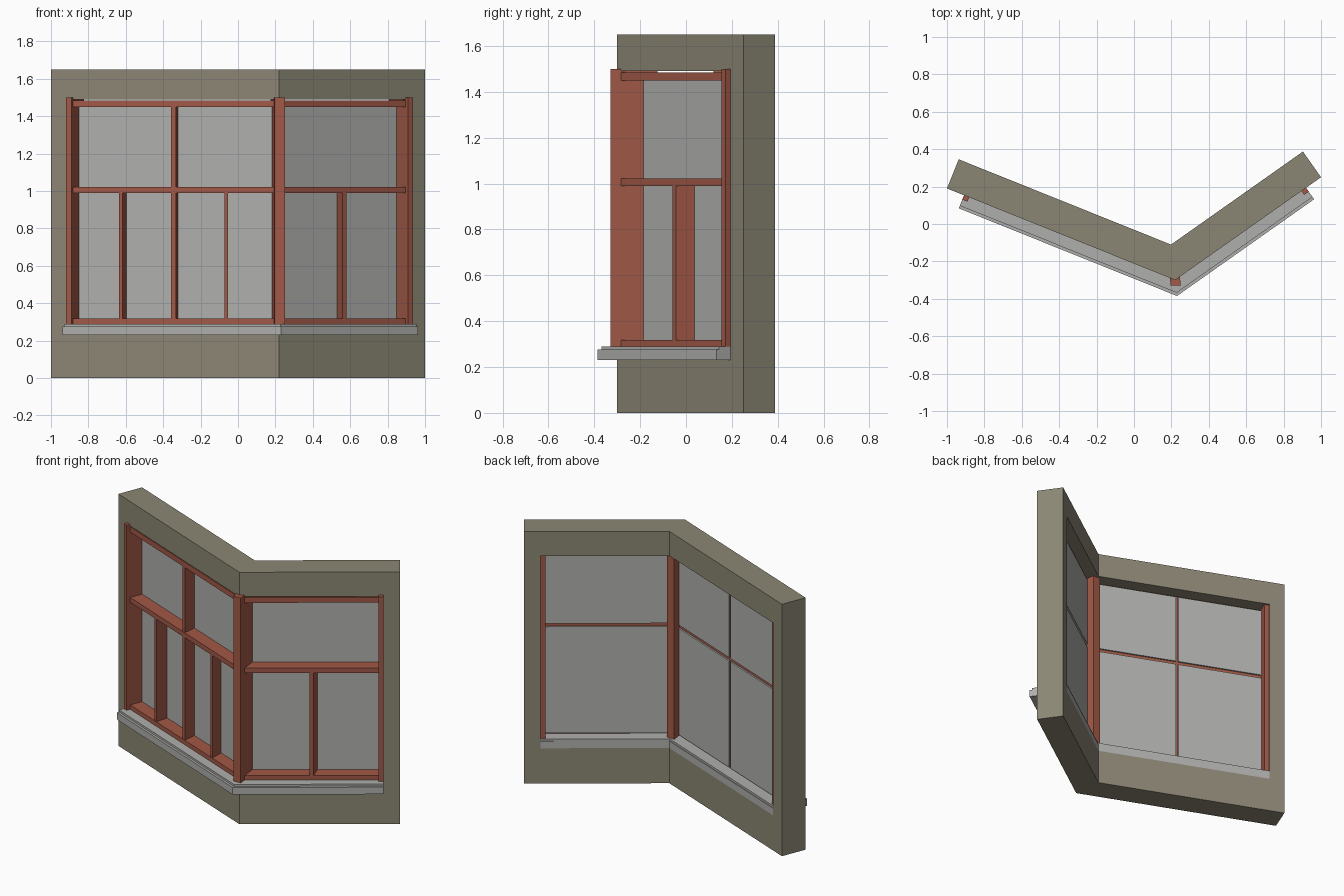
import bpy, bmesh
from mathutils import Vector

if "Cube" in bpy.data.objects:
    bpy.data.objects.remove(bpy.data.objects["Cube"], do_unlink=True)


def material(name, rgb):
    m = bpy.data.materials.new(name)
    m.use_nodes = True
    m.diffuse_color = (*rgb, 1)
    m.node_tree.nodes["Principled BSDF"].inputs["Base Color"].default_value = (*rgb, 1)
    return m


stone = material("olive stone", (0.26, 0.24, 0.175))
wood = material("rust wood", (0.36, 0.10, 0.063))
glass = material("grey glass", (0.43, 0.43, 0.42))
sill_grey = material("sill grey", (0.43, 0.43, 0.42))

# Plan: two walls meeting at a corner, each with a direction and inward normal
CORNER = Vector((0.22, -0.30))
ENDS = {"right": Vector((-1.0, 0.19)), "left": Vector((1.0, 0.25))}
DIR = {k: (e - CORNER).normalized() for k, e in ENDS.items()}
LENGTH = {k: (e - CORNER).length for k, e in ENDS.items()}
NORMAL = {"right": Vector((DIR["right"].y, -DIR["right"].x)),
          "left": Vector((-DIR["left"].y, DIR["left"].x))}
MITRE = (NORMAL["right"] + NORMAL["left"]) / (1 + NORMAL["right"].dot(NORMAL["left"]))
PIER = 0.098
THICK = 0.168
GLASS_DEPTH = 0.085


def along(side, s, d):
    """Point at distance s from the corner and depth d behind the outer face."""
    return CORNER + DIR[side] * s + NORMAL[side] * d


def fan(side, t, d):
    """Point at fraction t of the opening, fanned from the mitre to the square end."""
    return (CORNER + MITRE * d).lerp(along(side, LENGTH[side] - PIER, d), t)


def strip(name, stations, z0, z1, mat):
    """Solid running through front/back point pairs between two heights."""
    bm = bmesh.new()
    rings = [[bm.verts.new((p.x, p.y, z)) for p, z in
              ((f, z0), (b, z0), (b, z1), (f, z1))] for f, b in stations]
    for a, b in zip(rings, rings[1:]):
        for i in range(4):
            j = (i + 1) % 4
            bm.faces.new((a[i], a[j], b[j], b[i]))
    bm.faces.new(rings[0])
    bm.faces.new(rings[-1])
    bmesh.ops.recalc_face_normals(bm, faces=bm.faces)
    mesh = bpy.data.meshes.new(name)
    bm.to_mesh(mesh)
    bm.free()
    mesh.materials.append(mat)
    ob = bpy.data.objects.new(name, mesh)
    bpy.context.collection.objects.link(ob)
    return ob


def band(name, d0, d1, z0, z1, mat):
    """Strip that turns the corner across both openings."""
    strip(name, [[fan(side, t, d) for d in (d0, d1)]
                 for side, t in (("right", 1), ("right", 0), ("left", 1))], z0, z1, mat)


def post(name, side, t, width, d0, d1, z0, z1):
    """Upright timber whose depth follows the fan direction."""
    half = DIR[side] * width / 2
    strip(name, [[fan(side, t, d) + half * k for d in (d0, d1)] for k in (-1, 1)],
          z0, z1, wood)


# Walls: low wall, header and an end pier on each side
band("low_wall", 0, THICK, 0, 0.23, stone)
band("header_wall", 0, THICK, 1.49, 1.65, stone)
for side in ENDS:
    strip(side + "_pier", [[along(side, s, d) for d in (0, THICK)]
                           for s in (LENGTH[side] - PIER, LENGTH[side])], 0, 1.65, stone)

# Stepped sill
band("sill", -0.075, THICK, 0.23, 0.276, sill_grey)
band("sill_top", -0.06, THICK - 0.004, 0.276, 0.289, sill_grey)

# Horizontal rails
for name, z0, z1 in (("bottom_rail", 0.289, 0.318), ("middle_rail", 0.99, 1.022),
                     ("top_rail", 1.45, 1.485)):
    band(name, 0, GLASS_DEPTH, z0, z1, wood)

# Deep posts at the corner and the ends
half = Vector((0.027, 0))
strip("corner_post", [[CORNER + MITRE * d + half * k for d in (-0.026, 0.155)]
                      for k in (-1, 1)], 0.287, 1.5, wood)
for side in ENDS:
    strip(side + "_end_post",
          [[along(side, LENGTH[side] - PIER - s, d) for d in (-0.025, 0.155)]
           for s in (0, 0.03)], 0.287, 1.5, wood)

# Mullions
for i, (side, t, w) in enumerate((("right", 0.25, 0.02), ("right", 0.5, 0.028),
                                  ("right", 0.75, 0.02), ("left", 0.5, 0.024))):
    post(f"lower_mullion_{i + 1}", side, t, w, 0.002, GLASS_DEPTH, 0.318, 0.99)
post("upper_mullion", "right", 0.5, 0.028, 0.002, GLASS_DEPTH, 1.022, 1.45)

# Glass panes
for row, z0, z1 in (("lower", 0.295, 0.992), ("upper", 1.014, 1.478)):
    for i, (side, t0, t1) in enumerate((("right", 0.02, 0.493), ("right", 0.507, 0.985),
                                        ("left", 0.02, 0.985))):
        strip(f"{row}_pane_{i + 1}",
              [[fan(side, t, d) for d in (GLASS_DEPTH, GLASS_DEPTH + 0.01)]
               for t in (t0, t1)], z0, z1, glass)
